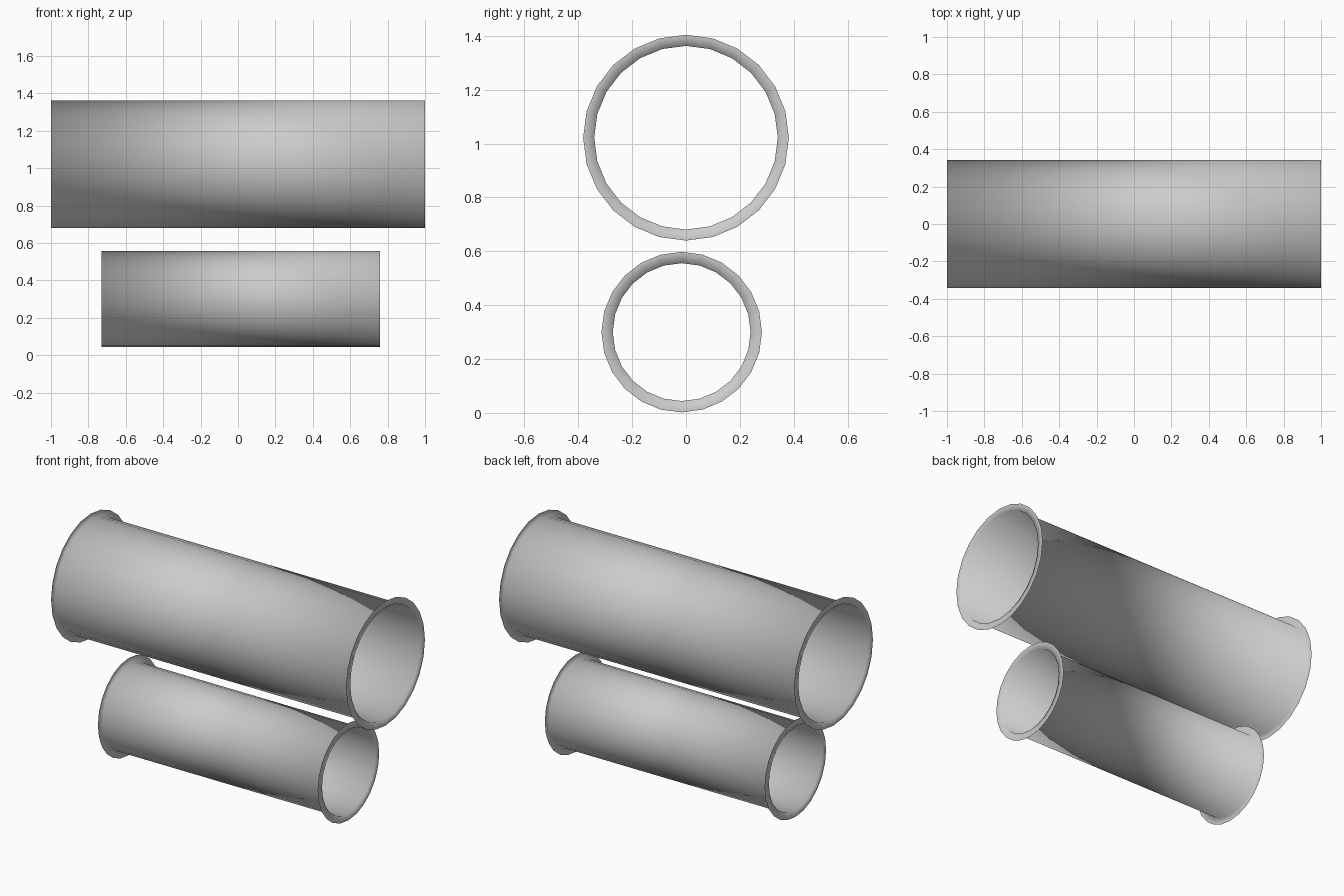
import bpy, bmesh
from math import cos, sin, tau

old = bpy.data.objects.get("Cube")
if old:
    bpy.data.objects.remove(old, do_unlink=True)

grey = bpy.data.materials.new("light grey")
grey.use_nodes = True
colour = (0.6, 0.6, 0.6, 1)
grey.diffuse_color = colour
grey.node_tree.nodes["Principled BSDF"].inputs["Base Color"].default_value = colour

SIDES = 24


def flanged_tube(name, x0, x1, y, z, radius, flange):
    """Open thin tube along x with a flat ring flange at each end."""
    bm = bmesh.new()
    profile = [(x0, flange), (x0, radius), (x1, radius), (x1, flange)]
    rings = []
    for x, r in profile:
        rings.append([bm.verts.new((x, y + r * cos(tau * i / SIDES), z + r * sin(tau * i / SIDES)))
                      for i in range(SIDES)])
    for a, b in zip(rings, rings[1:]):
        for i in range(SIDES):
            j = (i + 1) % SIDES
            face = bm.faces.new((a[i], a[j], b[j], b[i]))
            face.smooth = True
    bmesh.ops.recalc_face_normals(bm, faces=bm.faces)
    mesh = bpy.data.meshes.new(name)
    bm.to_mesh(mesh)
    bm.free()
    mesh.materials.append(grey)
    obj = bpy.data.objects.new(name, mesh)
    bpy.context.collection.objects.link(obj)
    return obj


# Large upper tube and small lower tube
flanged_tube("upper_tube", -1.0, 1.0, 0.0, 1.022, 0.341, 0.382)
flanged_tube("lower_tube", -0.73, 0.76, -0.016, 0.3, 0.256, 0.298)
